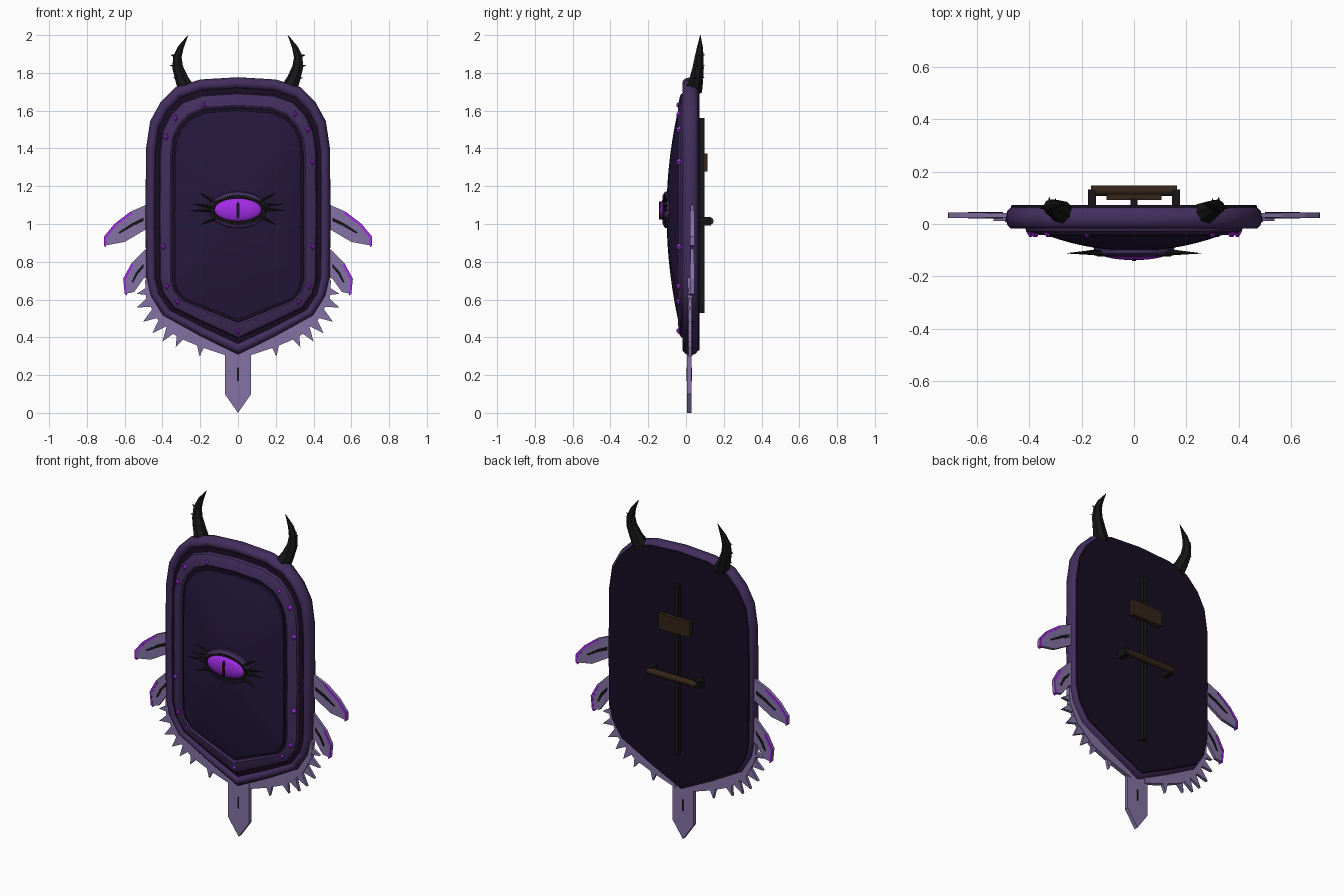
import bpy, bmesh, math
from mathutils import Vector

if "Cube" in bpy.data.objects:
    bpy.data.objects.remove(bpy.data.objects["Cube"])

COLS = dict(rim=(.055, .027, .11), body=(.018, .009, .045), dark=(.009, .004, .016),
            bone=(.23, .17, .37), glow=(.36, .025, .8), black=(.008, .008, .009),
            brown=(.035, .018, .01))
MATS = {}
for k, c in COLS.items():
    MATS[k] = bpy.data.materials.new(k)
    MATS[k].diffuse_color = (*c, 1)


def finish(name, bm, mat, smooth=None):
    bmesh.ops.recalc_face_normals(bm, faces=bm.faces)
    me = bpy.data.meshes.new(name)
    bm.to_mesh(me)
    bm.free()
    me.materials.append(MATS[mat])
    if smooth:
        me.shade_smooth()
        me.set_sharp_from_angle(angle=math.radians(smooth))
    ob = bpy.data.objects.new(name, me)
    bpy.context.collection.objects.link(ob)
    return ob


def loft(name, rings, mat, smooth=None, caps=True, closed=False):
    """Skin a list of equal-length closed rings of 3D points."""
    bm = bmesh.new()
    vs = [[bm.verts.new(p) for p in r] for r in rings]
    n = len(vs[0])
    pairs = list(zip(vs, vs[1:])) + ([(vs[-1], vs[0])] if closed else [])
    for a, b in pairs:
        for i in range(n):
            j = (i + 1) % n
            bm.faces.new((a[i], a[j], b[j], b[i]))
    if caps and not closed:
        bm.faces.new(vs[0])
        bm.faces.new(vs[-1])
    return finish(name, bm, mat, smooth)


def prism(name, pts, y0, y1, mat, s=1):
    """Flat plate: xz outline extruded along y, s mirrors in x."""
    return loft(name, [[(s * x, y, z) for x, z in pts] for y in (y0, y1)], mat)


def tube(name, path, radii, mat, sides=6, smooth=None):
    path = [Vector(p) for p in path]
    rings = []
    for i, p in enumerate(path):
        d = (path[min(i + 1, len(path) - 1)] - path[max(i - 1, 0)]).normalized()
        u = d.cross(Vector((0, 1, 0)))
        u = u.normalized() if u.length > .01 else Vector((1, 0, 0))
        v = d.cross(u)
        rings.append([p + radii[i] * (u * math.cos(a) + v * math.sin(a))
                      for a in (math.tau * k / sides for k in range(sides))])
    return loft(name, rings, mat, smooth)


def box(name, c, size, mat):
    x, y, z = c
    a, b, h = (v / 2 for v in size)
    return prism(name, [(x - a, z - h), (x + a, z - h), (x + a, z + h), (x - a, z + h)], y - b, y + b, mat)


# Half outlines of the shield edge and of the inner panel
EDGE = [(0, 1.777), (.2, 1.765), (.33, 1.725), (.41, 1.645), (.465, 1.545), (.487, 1.4),
        (.49, 1.05), (.487, .72), (.465, .62), (.4, .515), (.2, .404), (0, .305)]
PANEL = [(0, 1.6), (.17, 1.59), (.25, 1.555), (.3, 1.5), (.325, 1.44), (.333, 1.36),
         (.335, 1.05), (.333, .7), (.32, .65), (.28, .605), (.14, .55), (0, .495)]


def full(half):
    return half + [(-x, z) for x, z in half[-2:0:-1]]


E, P = full(EDGE), full(PANEL)


def ring(t, y):
    return [(a + (c - a) * t, y, b + (d - b) * t) for (a, b), (c, d) in zip(E, P)]


# Rounded rim
loft('rim', [ring(.18 - .18 * math.cos(a), .023 + .043 * math.sin(a))
             for a in (math.tau * k / 10 for k in range(10))], 'rim', 50, closed=True)
# Backing board and recessed groove
loft('back_board', [ring(.12, .06), ring(.14, .072)], 'dark')
loft('shield_base', [ring(.2, .06), ring(.2, .0), ring(.42, -.005), ring(.95, -.03)], 'dark')
# Raised decorated band
loft('band', [ring(.46, 0), ring(.5, -.026), ring(.56, -.032), ring(.84, -.042), ring(.9, -.036), ring(.92, 0)],
     'rim', 30, closed=True)
# Domed panel
dome = [ring(1, -.02)]
for k in range(7):
    s = 1 - k / 7
    dome.append([(x * s, -.043 - .06 * (1 - s * s), 1.06 + (z - 1.06) * s) for x, z in P])
loft('dome_panel', dome, 'body', 40)

# Gem studs on the band
for x, z in [(-.18, 1.63), (-.33, 1.56), (-.38, 1.46), (.3, 1.58), (.37, 1.5), (.395, 1.33),
             (-.395, .88), (-.375, .67), (-.32, .59), (0, .435), (.32, .59), (.375, .67), (.395, .88)]:
    bm = bmesh.new()
    bmesh.ops.create_cone(bm, cap_ends=True, segments=4, radius1=1, radius2=.3, depth=1)
    for v in bm.verts:
        v.co = (x + v.co.x * .018, -.038 - v.co.z * .022, z + v.co.y * .026)
    finish('gem', bm, 'glow')

# Eye: socket, lid ring, iris, pupil, lashes
EZ = 1.075


def ellipse(rx, rz, y, n=20):
    return [(rx * math.cos(math.tau * k / n), y, EZ + rz * math.sin(math.tau * k / n)) for k in range(n)]


loft('eye_socket', [ellipse(.155, .1, -.085), ellipse(.15, .095, -.112), ellipse(.135, .078, -.122),
                    ellipse(.118, .06, -.112)], 'rim', 40)
loft('eye_lid', [ellipse(.147, .082, -.105), ellipse(.142, .076, -.124), ellipse(.128, .064, -.124),
                 ellipse(.12, .055, -.105)], 'black', 40, closed=True)
loft('eye_iris', [ellipse(.13 * c, .064 * c, -.11 - .028 * math.sqrt(1 - c * c))
                  for c in (1, .94, .8, .6, .35, .1)], 'glow', 60)
prism('eye_pupil', [(0, EZ + .045), (.007, EZ + .03), (.007, EZ - .035), (0, EZ - .05),
                    (-.007, EZ - .035), (-.007, EZ + .03)], -.142, -.12, 'black')
for s in (-1, 1):
    for bx, bz, tx, tz in [(.13, 0, .255, -.005), (.12, .04, .2, .09), (.12, -.04, .2, -.08),
                           (.14, .02, .235, .03)]:
        tube('lash', [(s * bx, -.108, EZ + bz), (s * tx, -.112, EZ + tz)], [.013, .001], 'black', 5)

# Parts mirrored on both sides
WINGS = {
    'upper_wing': ([(.42, 1.11), (.49, 1.1), (.57, 1.065), (.655, 1), (.708, .935), (.71, .885), (.6, .905),
                    (.49, .97), (.42, .99)],
                   [(.5, 1.035), (.56, 1.005), (.635, .955), (.625, .95), (.555, .99), (.5, 1.015)]),
    'lower_wing': ([(.42, .9), (.49, .865), (.565, .79), (.608, .71), (.6, .63), (.55, .64), (.5, .71),
                    (.42, .74)],
                   [(.5, .79), (.54, .745), (.565, .69), (.555, .69), (.53, .735), (.5, .77)])}
for s in (-1, 1):
    # Side wings with dark slits and glowing upper edge
    for name, (outline, slit) in WINGS.items():
        prism(name, outline, .024, .042, 'bone', s)
        prism(name + '_slit', slit, .021, .045, 'black', s)
        edge = outline[2:6] if 'upper' in name else outline[2:5]
        prism(name + '_glow', edge + [(x - .012, z - .008) for x, z in edge[::-1]], .022, .044, 'glow', s)
    # Fringe under the lower edge with teeth
    prism('fringe', [(.47, .74), (.492, .7), (.487, .61), (.43, .5), (.32, .4), (.2, .35), (.05, .3),
                     (.05, .38), (.4, .56)], .008, .034, 'bone', s)
    for x, z in [(.537, .63), (.537, .557), (.503, .482), (.453, .422), (.4, .378), (.33, .347), (.203, .298)]:
        d = Vector((.16 - x, .72 - z)).normalized()
        n = Vector((-d.y, d.x)) * .03
        b = Vector((x, z)) + d * .085
        prism('tooth', [(x, z), tuple(b + n), tuple(b - n)], .012, .03, 'bone', s)
    # Curved horns with thorns
    path = [(.27, .04, 1.71), (.295, .055, 1.765), (.318, .065, 1.83), (.32, .07, 1.885),
            (.302, .074, 1.935), (.264, .076, 2.0)]
    rad = [.047, .037, .03, .024, .016, .001]
    tube('horn', [(s * x, y, z) for x, y, z in path], rad, 'black', 7)
    for (x, y, z), r in list(zip(path, rad))[1:4]:
        tube('horn_thorn', [(s * x, y, z), (s * (x + r + .012), y - .005, z + .01)], [.012, .001], 'black', 4)
        tube('horn_thorn', [(s * x, y, z), (s * (x + .005), y + r + .006, z + .012)], [.012, .001], 'black', 4)
    # Handle brackets
    box('handle_bracket', (s * .16, .1, 1.015), (.03, .065, .045), 'black')

# Tail blade at the bottom
prism('tail_blade', [(-.07, .36), (.07, .36), (.07, .1), (0, 0), (-.07, .1)], .006, .03, 'bone')
prism('tail_slit', [(-.004, .24), (.004, .24), (.004, .17), (-.004, .17)], .003, .033, 'black')

# Back: spine strip, strap plate, hand grip
box('spine_strip', (0, .081, 1.045), (.028, .032, 1.03), 'black')
box('strap_plate', (0, .103, 1.325), (.21, .024, .095), 'brown')
tube('hand_grip', [(-.165, .127, 1.015), (.165, .127, 1.015)], [.02, .02], 'brown', 8, 50)

for m in bpy.data.materials:
    if m.users and not m.is_grease_pencil:
        m.use_nodes = True
        m.node_tree.nodes["Principled BSDF"].inputs["Base Color"].default_value = m.diffuse_color
